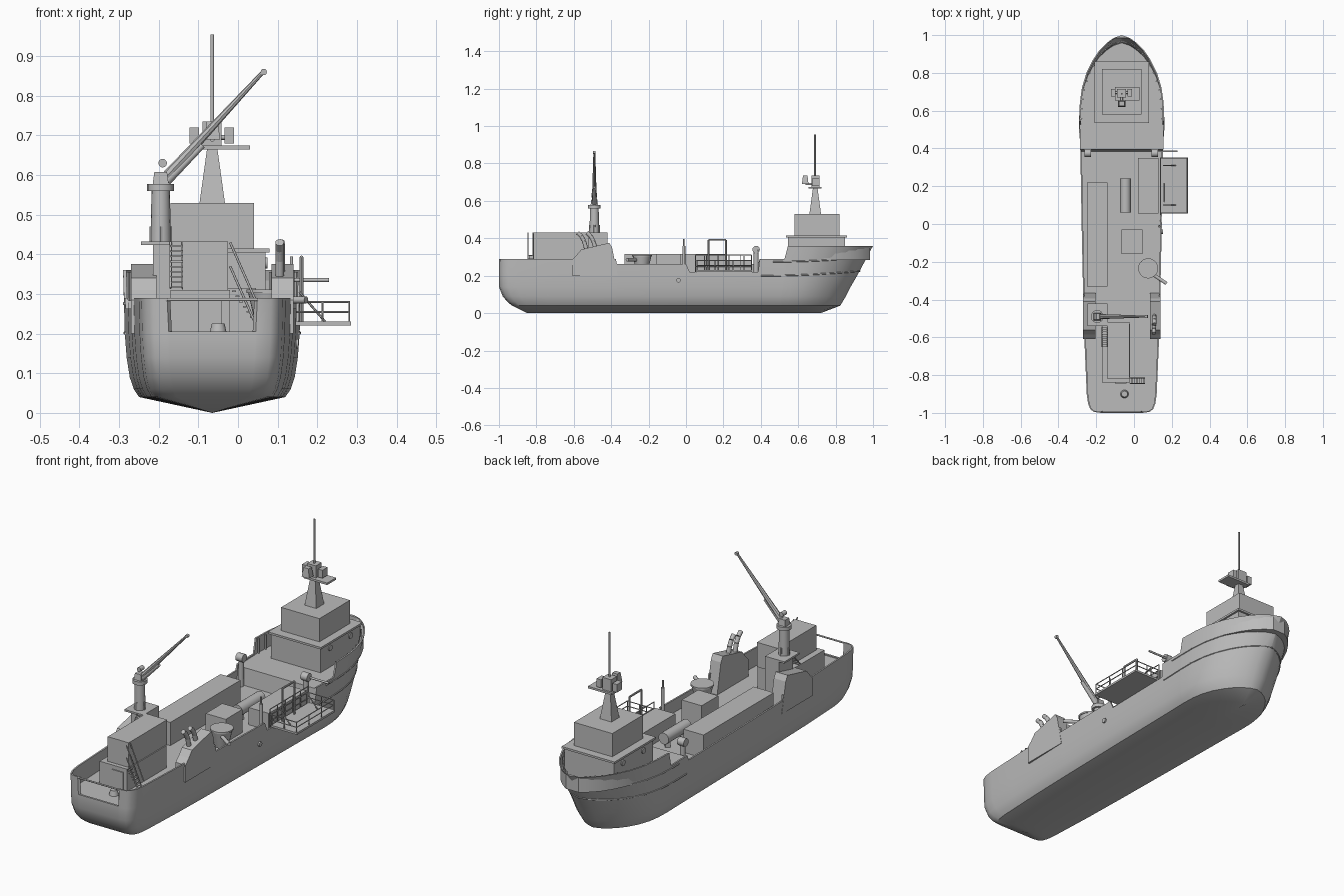
import bpy, bmesh, math
from mathutils import Vector

if "Cube" in bpy.data.objects:
    bpy.data.objects.remove(bpy.data.objects["Cube"], do_unlink=True)

grey = bpy.data.materials.new("light_grey")
grey.use_nodes = True
grey.diffuse_color = (0.5, 0.5, 0.5, 1)
grey.node_tree.nodes["Principled BSDF"].inputs["Base Color"].default_value = (0.5, 0.5, 0.5, 1)

CX = -0.065  # ship centreline


def finish(name, bm, smooth=False):
    bmesh.ops.recalc_face_normals(bm, faces=bm.faces)
    me = bpy.data.meshes.new(name)
    bm.to_mesh(me)
    bm.free()
    me.materials.append(grey)
    ob = bpy.data.objects.new(name, me)
    bpy.context.collection.objects.link(ob)
    if smooth:
        bpy.ops.object.select_all(action='DESELECT')
        ob.select_set(True)
        bpy.context.view_layer.objects.active = ob
        bpy.ops.object.shade_smooth_by_angle(angle=math.radians(32))
    return ob


def box(name, x, y, z, taper=1.0):
    """Box from ranges; taper scales the top face."""
    bm = bmesh.new()
    mid = Vector((sum(x) / 2, sum(y) / 2, 0))
    for v in bmesh.ops.create_cube(bm, size=1)["verts"]:
        k = taper if v.co.z > 0 else 1
        v.co = mid + Vector((v.co.x * (x[1] - x[0]) * k, v.co.y * (y[1] - y[0]) * k,
                             z[1] if v.co.z > 0 else z[0]))
    return finish(name, bm)


def rods(name, segments, r1, r2=None, sides=12):
    """Cylinders or cones between pairs of points, as one object."""
    bm = bmesh.new()
    for a, b in segments:
        a, b = Vector(a), Vector(b)
        d = b - a
        vs = bmesh.ops.create_cone(bm, cap_ends=True, segments=sides, radius1=r1,
                                   radius2=r1 if r2 is None else r2, depth=d.length)["verts"]
        turn = d.to_track_quat('Z', 'Y')
        for v in vs:
            v.co = turn @ v.co + (a + b) / 2
    return finish(name, bm, True)


def prism(name, profile, x0, x1):
    """Side profile of (y, z) points extruded across x."""
    bm = bmesh.new()
    face = bm.faces.new([bm.verts.new((x0, y, z)) for y, z in profile])
    ext = bmesh.ops.extrude_face_region(bm, geom=[face])["geom"]
    bmesh.ops.translate(bm, vec=(x1 - x0, 0, 0),
                        verts=[g for g in ext if isinstance(g, bmesh.types.BMVert)])
    return finish(name, bm)


def chain(points):
    return list(zip(points, points[1:]))


def lerp(table, t):
    for (a, u), (b, v) in zip(table, table[1:]):
        if t <= b:
            return u + (v - u) * max(0, (t - a) / (b - a))
    return table[-1][1]


# Hull: half-breadth plan, flare, and stem and stern curves
PLAN = [(-0.98, .168), (-.95, .18), (-.9, .187), (-.6, .2), (-.37, .207), (0, .215), (.4, .222),
        (.55, .225), (.64, .222), (.72, .211), (.8, .187), (.87, .152), (.92, .118), (.96, .078),
        (.985, .042), (1, 0)]
FLARE = [(0, 0), (.04, .82), (.06, .88), (.09, .925), (.14, .96), (.2, .98), (.36, 1)]
BOW = [(0, .72), (.02, .79), (.04, .825), (.09, .855), (.14, .88), (.2, .915), (.3, .97), (.36, 1)]
STERN = [(0, -.85), (.04, -.93), (.06, -.955), (.09, -.98), (.14, -1), (.36, -1)]
LEVELS = [0, .04, .06, .09, .14, .2]
steps = [-.375, -.365, .02, .385, .395, .535, .545, .47, .6, .68, .76, .84, .2, -.2, -.75]
STATIONS = [(-1, 0), (-1, .112), (-1, .115), (-.994, .15)]
STATIONS += [(y, lerp(PLAN, y)) for y in sorted(steps + [p[0] for p in PLAN])]


def hull_point(y, half, z, side):
    if y > .4:
        y = .4 + (y - .4) * (lerp(BOW, z) - .4) / .6
    elif y < -.6:
        y = -.6 + (y + .6) * (lerp(STERN, z) + .6) / -.4
    return Vector((CX + side * half * lerp(FLARE, z), y, z))


def sheer(y, half, side):
    if y == -1 and half < .113:
        return .205                       # mooring opening in the transom
    if y > .54:
        return .36
    if y > .39 or y < -.37:
        return .29
    return .22 if side > 0 and y > .01 else .263


bm = bmesh.new()
rings = {}
for side in (1, -1):
    rings[side] = []
    for y, half in STATIONS:
        top = sheer(y, half, side)
        floor = .283 if y > .39 else .2
        col = [hull_point(y, half, z, side) for z in LEVELS + [top]]
        inner = hull_point(max(-.99, min(y, .985)), max(half - .008, 0), top, side)
        col += [inner, Vector((inner.x, inner.y, floor))]
        rings[side].append([bm.verts.new(p) for p in col])
    for a, b in chain(rings[side]):
        for i in range(len(a) - 1):
            bm.faces.new((a[i], b[i], b[i + 1], a[i + 1]))
for (a, b), (c, d) in zip(chain(rings[1]), chain(rings[-1])):
    bm.faces.new((a[-1], b[-1], d[-1], c[-1]))
bmesh.ops.remove_doubles(bm, verts=bm.verts, dist=.0004)
finish("hull", bm, True)

# Bow strakes and bulwark frames
for n, (y0, z0, z1) in enumerate([(.4, .2, .225), (.47, .275, .3)]):
    lines = []
    for side in (1, -1):
        ys = [y0 + (1 - y0) * math.sin(i / 16 * math.pi / 2) for i in range(17)]
        lines += chain([hull_point(y, lerp(PLAN, y), z0 + (z1 - z0) * ((y - y0) / (1 - y0)) ** 2, side)
                        for y in ys])
    rods(f"bow_strake_{n + 1}", lines, .004, sides=6)
frames = []
for side in (1, -1):
    for i in range(13):
        y = .57 + .4 * math.sin(i / 12 * math.pi / 2)
        p = hull_point(y - .012, lerp(PLAN, y) - .012, .355, side)
        frames.append(((p.x, p.y, .283), p))
rods("bulwark_frames", frames, .005, sides=4)
rods("stern_rail", [((CX - .118, -.996, .286), (CX + .118, -.996, .286))], .004)
rods("hull_port", [((.146, -.04, .175), (.153, -.04, .175))], .012)

# Bridge
box("bridge_lower", (-.2, .07), (.545, .85), (.283, .405))
box("bridge_deck", (-.21, .08), (.535, .86), (.405, .415))
box("bridge_upper", (-.17, .04), (.58, .82), (.415, .53))
for side in (1, -1):
    rods("bridge_portholes", [((CX + side * .13, y, .378), (CX + side * .14, y, .378))
                              for y in (.62, .78)], .014)

# Mast and radar
box("mast", (-.097, -.033), (.66, .722), (.53, .668), .4)
box("mast_platform", (-.1, .03), (.655, .725), (.665, .675))
box("mast_head", (-.09, -.042), (.67, .715), (.675, .735))
for x in (-.11, -.022):
    box("mast_lamp", (x - .012, x + .012), (.675, .715), (.68, .72))
    rods("lamp_bracket", [((CX, .695, .695), (x, .695, .695))], .006)
box("radar_horn", (-.085, -.045), (.62, .655), (.69, .735), .7)
rods("radar_arm", [((CX, .64, .69), (CX, .68, .69))], .006)
rods("mast_pole", [((CX, .69, .73), (CX, .69, .955))], .0045)

# Aft house with stairs
box("aft_house_lower", (-.17, -.02), (-.84, -.53), (.2, .31))
box("aft_house_upper", (-.14, -.025), (-.82, -.52), (.31, .432))
box("aft_door", (-.1, -.04), (-.845, -.84), (.2, .29))
for i in range(9):
    z = .315 + i * .013
    box("house_step", (-.17, -.14), (-.65 + i * .011, -.636 + i * .011), (z, z + .004))
rods("house_stair_rails", [((x, -.65, .315), (x, -.545, .43)) for x in (-.17, -.14)], .003)
for i in range(8):
    x = -.015 + i * .009
    box("deck_step", (x, x + .01), (-.845, -.815), (.305 - i * .013, .309 - i * .013))
rods("deck_stair_rails", [((-.02, y, z + .06), (.055, y, .2 + z - .31)) for y in (-.845, -.815)
                          for z in (.31, .37)], .003)
rods("capstan", [((-.05, -.9, .2), (-.05, -.9, .225))], .022, .016)

# Side casings and exhausts
CASING = [(-.61, .2), (-.61, .285), (-.585, .31), (-.56, .34), (-.41, .376), (-.395, .35), (-.365, .2)]
prism("funnel_casing", CASING, .085, .14)
prism("crane_side_casing", CASING, -.27, -.205)
for x, y in ((.105, -.56), (.108, -.51)):
    rods("exhaust_pipe", chain([(x, y + .03, .33), (x, y + .015, .385), (x, y, .412), (x, y - .02, .43)]), .011)

# Crane
box("crane_base", (-.215, -.14), (-.53, -.42), (.2, .425))
box("crane_platform", (-.245, -.14), (-.54, -.42), (.423, .432))
rods("crane_column", [((-.195, -.49, .43), (-.195, -.49, .565))], .026, .023, 16)
rods("crane_collar", [((-.195, -.49, .56), (-.195, -.49, .578))], .034, sides=16)
rods("crane_ribs", [((-.195 + .024 * math.cos(a), -.49 + .024 * math.sin(a), .432),
                     (-.195 + .024 * math.cos(a), -.49 + .024 * math.sin(a), .47))
                    for a in (0, 1.57, 3.14, 4.71)], .005, sides=6)
box("crane_head", (-.215, -.175), (-.51, -.47), (.578, .608), .8)
rods("crane_boom", [((-.2, -.49, .575), (.065, -.49, .862))], .014, .005, 8)
rods("boom_tip", [((.065, -.497, .86), (.065, -.483, .86))], .008)
rods("boom_ram", [((-.18, -.49, .585), (-.09, -.49, .675))], .012, .008)
rods("crane_winch", [((-.19, -.505, .63), (-.19, -.475, .63))], .011)

# Deck cargo
box("long_container", (-.25, -.14), (-.33, .22), (.2, .315))
box("deck_locker", (-.065, .045), (-.16, -.03), (.2, .315))
box("side_container", (.02, .13), (.055, .35), (.2, .285))
rods("deck_tank", [((-.045, .06, .25), (-.045, .24, .25))], .028, sides=20)
rods("tank_saddles", [((-.045, y, .2), (-.045, y, .25)) for y in (.09, .21)], .016, sides=4)
rods("round_tub", [((.075, -.235, .22), (.075, -.235, .305))], .03, .05, 24)
rods("tub_rim", [((.075, -.235, .303), (.075, -.235, .311))], .053, sides=24)
rods("tub_arm", [((.09, -.26, .285), (.172, -.315, .285))], .009)

# Outboard platform with round well
deck = box("side_platform", (.142, .285), (.055, .352), (.22, .23))
cutter = rods("well_cutter", [((.2, .175, .2), (.2, .175, .25))], .04, sides=24)
cutter.hide_render = True
mod = deck.modifiers.new("well", 'BOOLEAN')
mod.operation, mod.object, mod.solver = 'DIFFERENCE', cutter, 'EXACT'
bpy.context.view_layer.objects.active = deck
bpy.ops.object.modifier_apply(modifier="well")
bpy.data.objects.remove(cutter, do_unlink=True)
corners = [(.145, .058), (.281, .058), (.281, .349), (.145, .349)]
rails = [((*a, z), (*b, z)) for z in (.255, .28) for a, b in chain(corners)]
rails += [((x, y, .225), (x, y, .28)) for x, y in corners + [(.281, .155), (.281, .252), (.213, .058), (.213, .349)]]
rails += [((.14, .05, z), (.14, .35, z)) for z in (.25, .28, .31)]
rails += [((.14, .05 + i * .06, .2), (.14, .05 + i * .06, .31)) for i in range(6)]
rods("platform_rails", rails, .0025, sides=6)
rods("platform_struts", [((.155, y, .305), (.22, y, .23)) for y in (.1, .31)], .003, sides=6)
rods("lifting_frame", chain([(.16, .12, .22), (.16, .12, .392), (.16, .213, .392), (.16, .213, .22)]), .005, sides=8)

# Davits and side posts
rods("side_post", [((.135, -.012, .2), (.135, -.012, .36))], .008)
rods("side_post_tip", [((.135, -.012, .36), (.135, -.012, .395))], .004)
for x, side in ((.11, 1), (-.245, -1)):
    rods("davit_post", [((x, .375, .2), (x, .375, .35))], .013)
    rods("davit_drum", [((x - .018, .375, .34), (x + .018, .375, .34))], .02)
rods("davit_arm", [((.11, .385, .335), (.23, .385, .335))], .005)
